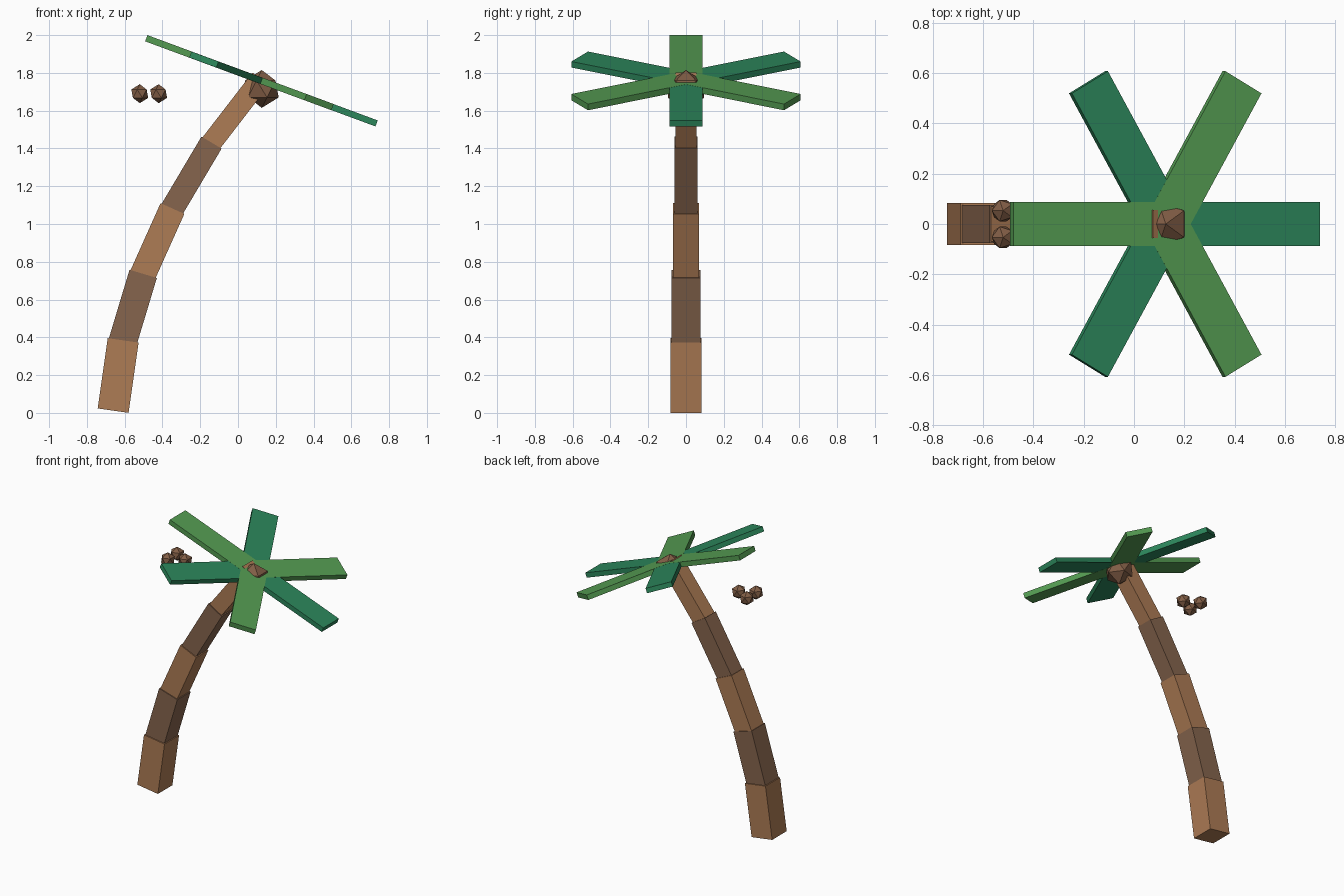
import bpy, math
from mathutils import Matrix, Vector

if "Cube" in bpy.data.objects:
    bpy.data.objects.remove(bpy.data.objects["Cube"])


def material(name, rgb):
    m = bpy.data.materials.new(name)
    m.diffuse_color = (*rgb, 1)
    m.use_nodes = True
    m.node_tree.nodes["Principled BSDF"].inputs["Base Color"].default_value = m.diffuse_color
    return m


LIGHT_BARK = material("light_bark", (0.42, 0.20, 0.09))
DARK_BARK = material("dark_bark", (0.24, 0.13, 0.075))
LIGHT_GREEN = material("light_green", (0.09, 0.33, 0.085))
DARK_GREEN = material("dark_green", (0.025, 0.24, 0.105))
NUT = material("nut_brown", (0.22, 0.11, 0.06))


def box(name, size, matrix, mat):
    bpy.ops.mesh.primitive_cube_add(size=1)
    o = bpy.context.object
    o.name = name
    o.data.transform(Matrix.Diagonal((*size, 1)))
    o.matrix_world = matrix
    o.data.materials.append(mat)
    return o


def nut(name, loc, r):
    bpy.ops.mesh.primitive_ico_sphere_add(subdivisions=1, radius=r, location=loc,
                                          rotation=(0, 0, math.pi))
    o = bpy.context.object
    o.name = name
    o.data.materials.append(NUT)


# Curved trunk: straight boxes along the path, each one thinner and leaning more
path = [(-0.661, 0.012), (-0.608, 0.384), (-0.502, 0.736), (-0.347, 1.082),
        (-0.14, 1.431), (0.12, 1.768)]
widths = [0.165, 0.151, 0.138, 0.124, 0.11]
for i, w in enumerate(widths):
    a = Vector((path[i][0], 0, path[i][1]))
    b = Vector((path[i + 1][0], 0, path[i + 1][1]))
    d = (b - a).normalized()
    if i:
        a -= d * 0.01
    tilt = Matrix.Rotation(math.atan2(d.x, d.z), 4, 'Y')
    box(f"trunk_segment_{i + 1}", (w, w, (b - a).length),
        Matrix.Translation((a + b) / 2) @ tilt, DARK_BARK if i % 2 else LIGHT_BARK)

# Six flat fronds radiating in one tilted plane
crown = Matrix.Translation((0.124, 0, 1.758)) @ Matrix.Rotation(math.radians(20.3), 4, 'Y')
for i in range(6):
    m = crown @ Matrix.Rotation(math.radians(60 * i), 4, 'Z') @ Matrix.Translation((0.325, 0, 0))
    box(f"frond_{i + 1}", (0.65, 0.176, 0.034 + 0.001 * (i % 2)), m,
        LIGHT_GREEN if i % 2 else DARK_GREEN)

# Large nut under the crown and a cluster of three small ones
nut("crown_nut", (0.126, 0, 1.715), 0.1)
for i, (x, y) in enumerate([(-0.52, 0.053), (-0.52, -0.053), (-0.42, 0)]):
    nut(f"small_nut_{i + 1}", (x, y, 1.69), 0.05)
